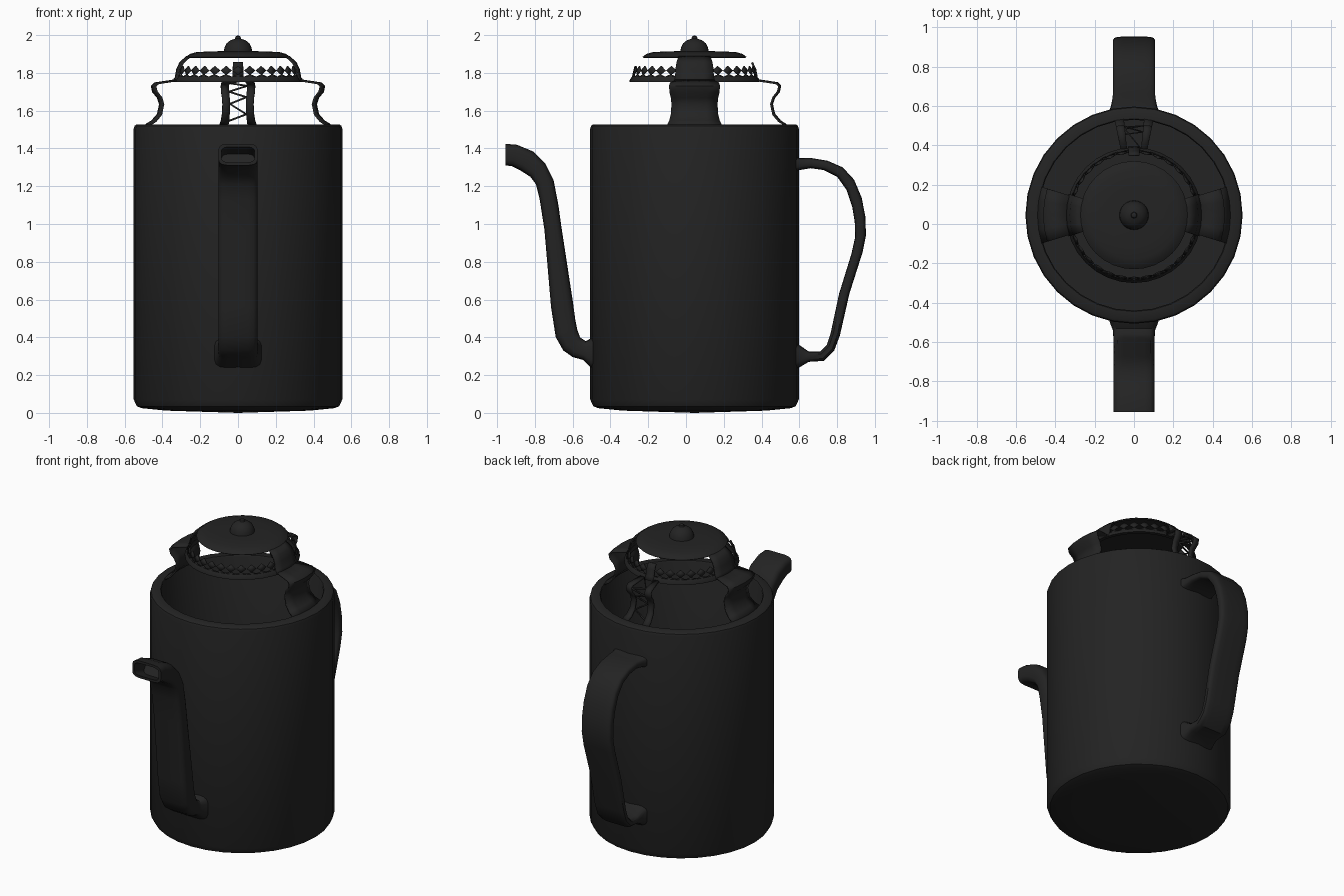
import bpy, bmesh, math
from mathutils import Vector

CY = 0.045      # axis of the pot
SEG = 32

black = bpy.data.materials.new("black_enamel")
black.diffuse_color = (0.017, 0.017, 0.017, 1)


def finish(name, bm, thickness=0.0, angle=35, closed=True):
    if closed:
        bmesh.ops.recalc_face_normals(bm, faces=bm.faces[:])
    mesh = bpy.data.meshes.new(name)
    bm.to_mesh(mesh)
    bm.free()
    ob = bpy.data.objects.new(name, mesh)
    bpy.context.collection.objects.link(ob)
    mesh.materials.append(black)
    if thickness:
        mod = ob.modifiers.new("thickness", 'SOLIDIFY')
        mod.thickness = thickness
        mod.offset = 0
    bpy.ops.object.select_all(action='DESELECT')
    ob.select_set(True)
    bpy.context.view_layer.objects.active = ob
    bpy.ops.object.shade_smooth_by_angle(angle=math.radians(angle))
    return ob


def polar(r, deg, z):
    a = math.radians(deg)
    return Vector((r * math.cos(a), CY + r * math.sin(a), z))


def sector(name, profile, a0=0, a1=360, n=SEG, thickness=0.0):
    """Revolve an (r, z) profile between two angles."""
    bm = bmesh.new()
    cols = [[bm.verts.new(polar(r, a0 + (a1 - a0) * i / n, z)) for r, z in profile]
            for i in range(n + 1)]
    for a, b in zip(cols, cols[1:]):
        for j in range(len(profile) - 1):
            bm.faces.new((a[j], b[j], b[j + 1], a[j + 1]))
    bmesh.ops.remove_doubles(bm, verts=bm.verts[:], dist=1e-5)
    return finish(name, bm, thickness)


def tube(name, stations, hollow=False):
    """Rounded-rectangle tube lofted through (y1, z1, y2, z2, half width)."""
    bm = bmesh.new()
    sections = [(s, 1.0) for s in stations]
    if hollow:
        sections += [(stations[-1], 0.72), (stations[-3], 0.72)]
    rings = []
    for (y1, z1, y2, z2, hw), k in sections:
        p, q = Vector((0, y1, z1)), Vector((0, y2, z2))
        mid, half = (p + q) / 2, (p - q) / 2
        ring = []
        for i in range(16):
            a = 2 * math.pi * (i + 0.5) / 16
            c, s = math.cos(a), math.sin(a)
            u = math.copysign(abs(c) ** 0.4, c)
            v = math.copysign(abs(s) ** 0.5, s)
            rim = half.length * (1 - k)     # wall is equally thick all round
            co = mid + half * v * k
            co.x = u * (hw - rim)
            ring.append(bm.verts.new(co))
        rings.append(ring)
    for a, b in zip(rings, rings[1:]):
        for i in range(16):
            j = (i + 1) % 16
            bm.faces.new((a[i], a[j], b[j], b[i]))
    bm.faces.new(rings[0])
    bm.faces.new(rings[-1])
    return finish(name, bm, angle=40)


# Pot body: open double wall with rounded edges
sector("body", [(0, 0), (0.38, 0.012), (0.51, 0.025), (0.535, 0.035), (0.552, 0.07),
                (0.552, 1.505), (0.547, 1.52), (0.535, 1.528), (0.49, 1.528),
                (0.485, 1.52), (0.485, 0.08), (0, 0.08)])

# Spout
tube("spout", [
    (-0.44, 0.42, -0.44, 0.22, 0.14), (-0.505, 0.395, -0.505, 0.24, 0.122),
    (-0.53, 0.38, -0.545, 0.28, 0.108), (-0.56, 0.40, -0.60, 0.295, 0.105),
    (-0.575, 0.44, -0.65, 0.33, 0.105), (-0.585, 0.49, -0.69, 0.40, 0.105),
    (-0.60, 0.60, -0.715, 0.56, 0.105), (-0.66, 0.99, -0.75, 0.97, 0.105),
    (-0.675, 1.10, -0.775, 1.13, 0.105), (-0.70, 1.23, -0.795, 1.21, 0.105),
    (-0.745, 1.32, -0.825, 1.25, 0.105), (-0.81, 1.385, -0.88, 1.285, 0.105),
    (-0.895, 1.42, -0.92, 1.305, 0.105), (-0.955, 1.425, -0.955, 1.31, 0.105)], hollow=True)

# Handle
tube("handle", [
    (0.54, 1.37, 0.54, 1.26, 0.14), (0.60, 1.35, 0.60, 1.285, 0.115),
    (0.66, 1.35, 0.66, 1.295, 0.108), (0.75, 1.335, 0.73, 1.285, 0.107),
    (0.83, 1.30, 0.80, 1.25, 0.107), (0.89, 1.235, 0.85, 1.18, 0.107),
    (0.93, 1.14, 0.88, 1.09, 0.107), (0.95, 1.04, 0.893, 1.01, 0.107),
    (0.953, 0.94, 0.895, 0.93, 0.107), (0.935, 0.85, 0.875, 0.84, 0.107),
    (0.865, 0.63, 0.81, 0.63, 0.107), (0.815, 0.41, 0.765, 0.42, 0.107),
    (0.785, 0.33, 0.745, 0.36, 0.107), (0.73, 0.275, 0.71, 0.325, 0.107),
    (0.65, 0.27, 0.65, 0.325, 0.108), (0.60, 0.24, 0.60, 0.36, 0.118),
    (0.54, 0.21, 0.54, 0.39, 0.14)])

# Neck straps left and right, carrying on into the dome straps
neck = [(0.488, 1.525), (0.455, 1.545), (0.425, 1.58), (0.413, 1.635), (0.425, 1.67),
        (0.45, 1.70), (0.457, 1.73), (0.44, 1.745), (0.34, 1.76)]
dome = [(0.345, 1.755), (0.33, 1.775), (0.322, 1.82), (0.305, 1.855), (0.27, 1.885)]
for side, mid in (("right", 0), ("left", 180)):
    sector("neck_strap_" + side, neck, mid - 17, mid + 17, 4, 0.01)
    sector("dome_strap_" + side, dome, mid - 18, mid + 18, 4, 0.01)

# Back strap: two side strips, with a zigzag between them
for side, a0 in (("a", 78.5), ("b", 96)):
    sector("back_strap_" + side, neck, a0, a0 + 5.5, 1, 0.01)
bm = bmesh.new()
for i in range(7):
    r0, z0 = neck[i + 1]
    r1, z1 = neck[min(i + 2, 8)]
    s = 6 if i % 2 else -6
    bm.faces.new([bm.verts.new(polar(r, a, z)) for r, a, z in (
        (r0, 90 - s, z0 - 0.004), (r0, 90 - s, z0 + 0.006),
        (r1, 90 + s, z1 + 0.006), (r1, 90 + s, z1 - 0.004))])
finish("back_zigzag", bm, 0.006)
sector("back_dome_tab", dome[:4], 85, 95, 2, 0.01)

# Dome base ring with its lattice of teeth and diamonds
sector("dome_base_ring", [(0.345, 1.752), (0.345, 1.76), (0.33, 1.782), (0.322, 1.782),
                          (0.322, 1.752), (0.345, 1.752)])
bm = bmesh.new()
step = 360 / SEG
for i in range(SEG):
    a, h = i * step, step / 2
    for pts in ([(-h, 1.78), (h, 1.78), (0, 1.793)],
                [(0, 1.789), (h * 0.95, 1.812), (0, 1.837), (-h * 0.95, 1.812)]):
        bm.faces.new([bm.verts.new(polar(0.329 - (z - 1.78) * 0.25, a + d, z))
                      for d, z in pts])
finish("dome_lattice", bm, 0.006)

# Lid cap with its knob
sector("lid_cap", [(0, 1.885), (0.27, 1.88), (0.275, 1.885), (0.255, 1.9), (0.225, 1.909),
                   (0.15, 1.914), (0, 1.916)])
sector("knob", [(0, 1.90), (0.075, 1.912), (0.072, 1.932), (0.06, 1.957), (0.04, 1.973),
                (0.016, 1.981), (0.013, 1.992), (0, 2.0)], n=24)
